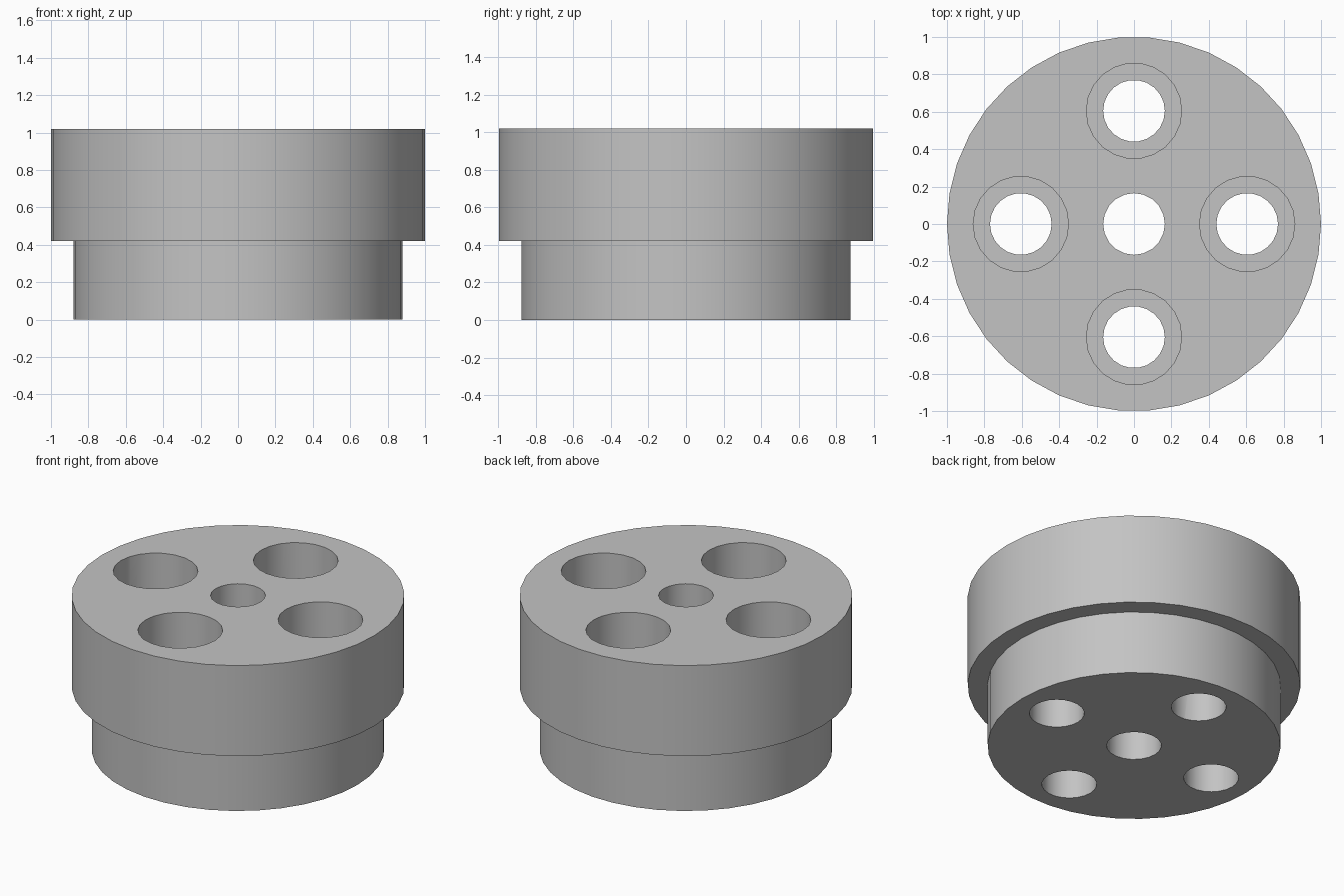
import bpy
from math import cos, sin, pi

default_cube = bpy.data.objects.get("Cube")
if default_cube:
    bpy.data.objects.remove(default_cube, do_unlink=True)

TOP, SHOULDER = 1.02, 0.42
BOLT_CIRCLE = 0.605
HOLE, COUNTERBORE = 0.165, 0.255

grey = bpy.data.materials.new("plain_grey")
grey.use_nodes = True
grey.diffuse_color = (0.55, 0.55, 0.55, 1)
grey.node_tree.nodes["Principled BSDF"].inputs["Base Color"].default_value = grey.diffuse_color


def lathe(name, profile, sides, x=0, y=0):
    """Closed solid of revolution from (radius, height) rings, first corner on +x."""
    verts, faces = [], []
    for r, z in profile:
        for i in range(sides):
            a = 2 * pi * i / sides
            verts.append((x + r * cos(a), y + r * sin(a), z))
    for k in range(len(profile) - 1):
        for i in range(sides):
            j = (i + 1) % sides
            a, b = k * sides, (k + 1) * sides
            faces.append((a + i, a + j, b + j, b + i))
    faces.append(tuple(reversed(range(sides))))
    faces.append(tuple(range(len(verts) - sides, len(verts))))
    mesh = bpy.data.meshes.new(name)
    mesh.from_pydata(verts, [], faces)
    mesh.materials.append(grey)
    obj = bpy.data.objects.new(name, mesh)
    bpy.context.collection.objects.link(obj)
    return obj


def cut(body, cutter):
    """Subtract the cutter from the body and discard it."""
    cutter.hide_render = True
    mod = body.modifiers.new("hole", "BOOLEAN")
    mod.operation, mod.solver, mod.object = "DIFFERENCE", "EXACT", cutter
    bpy.context.view_layer.objects.active = body
    bpy.ops.object.modifier_apply(modifier=mod.name)
    bpy.data.objects.remove(cutter, do_unlink=True)


# Stepped round body: narrow spigot below, wide flange above
body = lathe("stepped_hub", [(0.88, 0), (0.88, SHOULDER), (1, SHOULDER), (1, TOP)], 38)

# Straight centre hole
cut(body, lathe("centre_cutter", [(HOLE, -0.1), (HOLE, TOP + 0.1)], 20))

# Four bolt holes, each with a counterbore down from the top
for n in range(4):
    x, y = BOLT_CIRCLE * cos(n * pi / 2), BOLT_CIRCLE * sin(n * pi / 2)
    cut(body, lathe("bolt_cutter", [(HOLE, -0.1), (HOLE, SHOULDER)] +
                    [(COUNTERBORE, SHOULDER), (COUNTERBORE, TOP + 0.1)], 22, x, y))

# Smooth walls with crisp rims
bpy.ops.object.select_all(action="DESELECT")
body.select_set(True)
bpy.context.view_layer.objects.active = body
bpy.ops.object.shade_smooth_by_angle(angle=pi / 6)
